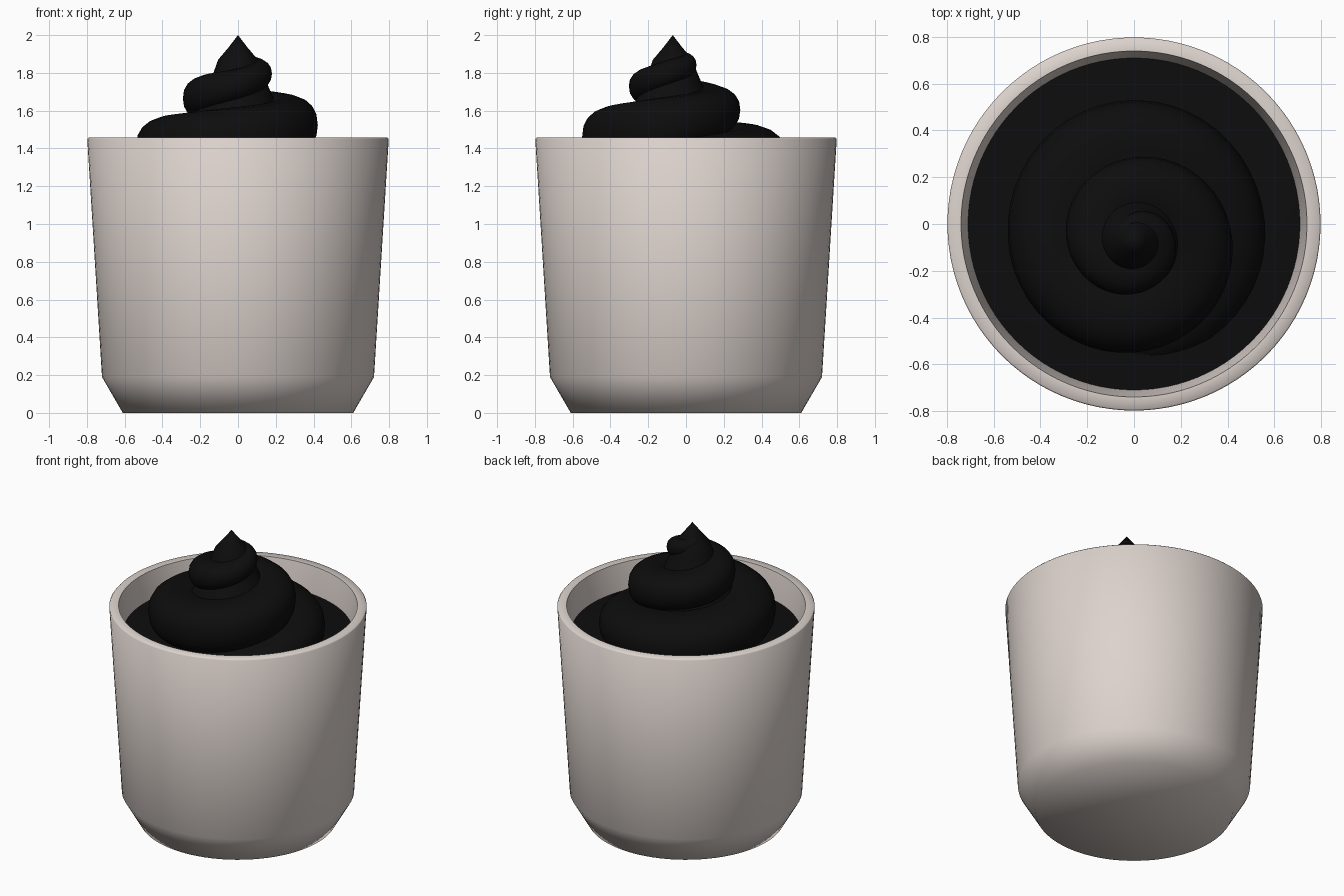
import bpy, bmesh, math

if "Cube" in bpy.data.objects:
    bpy.data.objects.remove(bpy.data.objects["Cube"])

def material(name, rgb):
    m = bpy.data.materials.new(name)
    m.diffuse_color = (*rgb, 1)
    m.use_nodes = True
    m.node_tree.nodes["Principled BSDF"].inputs["Base Color"].default_value = m.diffuse_color
    return m

ceramic = material("warm white ceramic", (0.72, 0.65, 0.61))
black = material("black cream", (0.004, 0.004, 0.004))

def finish(name, bm, mat, angle):
    bmesh.ops.remove_doubles(bm, verts=bm.verts, dist=0.0001)
    bmesh.ops.recalc_face_normals(bm, faces=bm.faces)
    me = bpy.data.meshes.new(name)
    bm.to_mesh(me)
    bm.free()
    me.materials.append(mat)
    ob = bpy.data.objects.new(name, me)
    bpy.context.collection.objects.link(ob)
    bpy.ops.object.select_all(action='DESELECT')
    ob.select_set(True)
    bpy.context.view_layer.objects.active = ob
    bpy.ops.object.shade_smooth_by_angle(angle=math.radians(angle))
    return ob

def skin(bm, rings, closed):
    """Join successive rows of points with quads."""
    rows = [[bm.verts.new(p) for p in r] for r in rings]
    n = len(rows[0])
    for a, b in zip(rows, rows[1:]):
        for i in range(n if closed else n - 1):
            j = (i + 1) % n
            bm.faces.new((a[i], a[j], b[j], b[i]))
    return rows

def lathe(name, profile, mat, angle, cy=0.0, n=96):
    bm = bmesh.new()
    skin(bm, [[(r * math.cos(2 * math.pi * i / n), cy + r * math.sin(2 * math.pi * i / n), z)
               for i in range(n)] for r, z in profile], True)
    bmesh.ops.remove_doubles(bm, verts=bm.verts, dist=0.0001)
    bmesh.ops.dissolve_degenerate(bm, edges=bm.edges, dist=0.0001)
    return finish(name, bm, mat, angle)

# Cup: chamfered foot, slightly flared wall, hollow inside
lathe("cup", [(0, 0), (0.61, 0), (0.72, 0.19), (0.798, 1.45), (0.792, 1.457),
              (0.74, 1.457), (0.71, 1.28), (0.65, 0.2), (0, 0.12)], ceramic, 65)

# Flat cream surface inside the cup
lathe("cream_surface", [(0, 1.29), (0.6, 1.29), (0.711, 1.28)], black, 40)

# Swirl: one rope wound up into a cone, one key per quarter turn from the front:
# outer radius, height, rope half width, rope half height
CY = -0.06
keys = [(0.54, 1.22, 0.20, 0.10), (0.56, 1.30, 0.20, 0.14), (0.59, 1.36, 0.21, 0.16),
        (0.54, 1.41, 0.20, 0.16), (0.49, 1.46, 0.18, 0.16), (0.42, 1.53, 0.17, 0.15),
        (0.345, 1.61, 0.16, 0.12), (0.29, 1.67, 0.145, 0.115), (0.24, 1.735, 0.13, 0.09),
        (0.175, 1.805, 0.11, 0.075), (0.11, 1.85, 0.08, 0.06), (0.07, 1.89, 0.05, 0.04),
        (0.03, 1.93, 0.03, 0.02)]
STEPS, SIDES = 12, 20

def key_at(t):
    i = min(int(t), len(keys) - 2)
    f = t - i
    p = [keys[max(0, min(len(keys) - 1, i + d))] for d in (-1, 0, 1, 2)]
    return [b + 0.5 * f * (c - a + f * (2 * a - 5 * b + 4 * c - d + f * (3 * (b - c) + d - a)))
            for a, b, c, d in zip(*p)]

rings = []
for s in range((len(keys) - 1) * STEPS + 1):
    t = s / STEPS
    R, z, a, b = key_at(t)
    ang = -math.pi / 2 + t * math.pi / 2
    ring = []
    for k in range(SIDES):
        q = 2 * math.pi * k / SIDES
        c, sn = math.cos(q), math.sin(q)
        # slightly squared rope section
        r = R - a + a * math.copysign(abs(c) ** 0.85, c)
        h = z + b * math.copysign(abs(sn) ** 0.85, sn)
        ring.append((r * math.cos(ang), CY + r * math.sin(ang), h))
    rings.append(ring)
bm = bmesh.new()
rows = skin(bm, rings, True)
bm.faces.new(rows[0])
bm.faces.new(rows[-1])
finish("cream_swirl", bm, black, 60)

# Core under the rope and the pointed tip
lathe("cream_core", [(0.40, 1.28), (0.30, 1.50), (0.19, 1.66), (0.13, 1.80), (0.105, 1.87),
                     (0.05, 1.935), (0, 2.0)], black, 60, cy=CY - 0.01, n=48)
